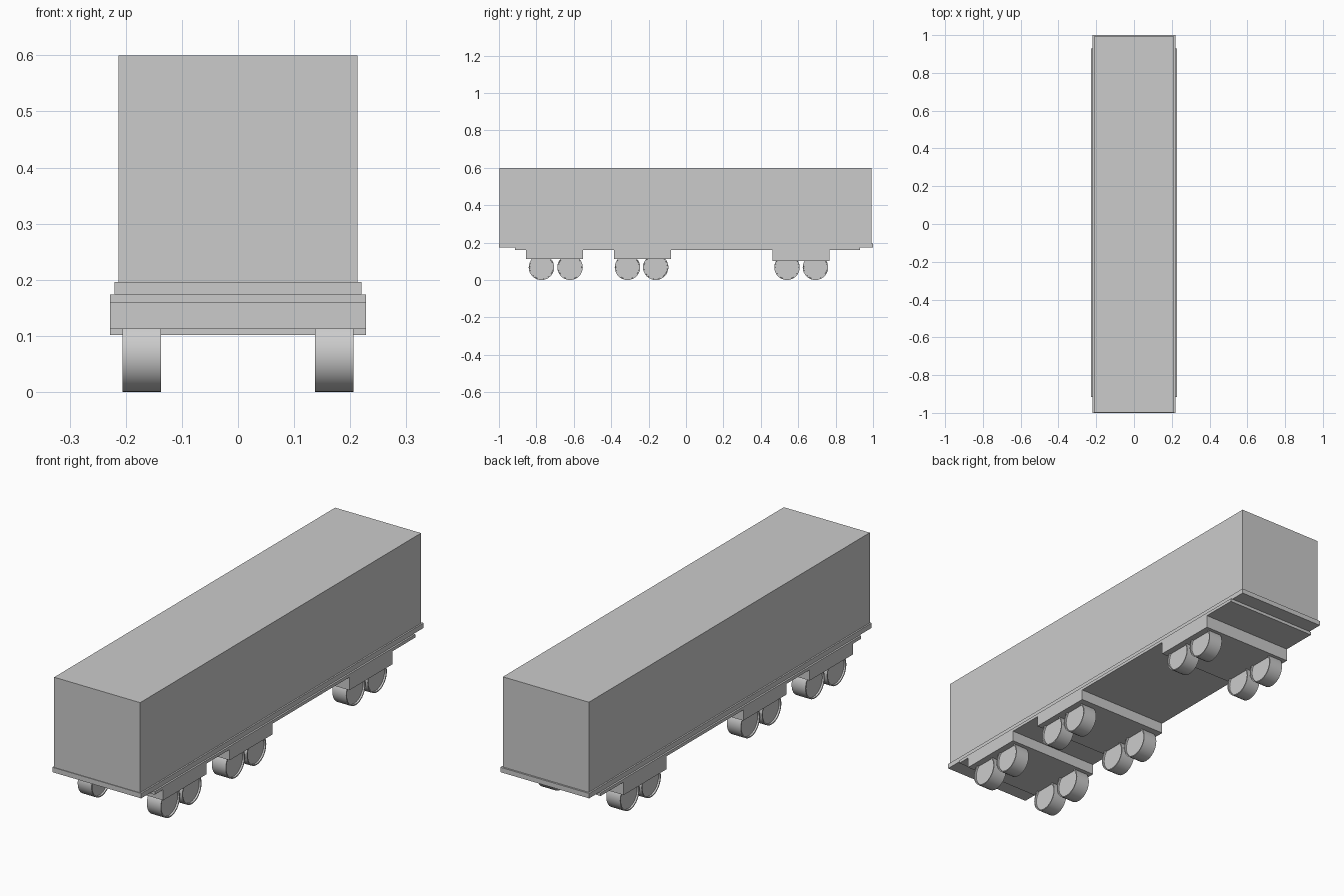
import bpy, bmesh
from mathutils import Matrix

if "Cube" in bpy.data.objects:
    bpy.data.objects.remove(bpy.data.objects["Cube"])


def link(name, bm):
    mesh = bpy.data.meshes.new(name)
    bm.to_mesh(mesh)
    bm.free()
    obj = bpy.data.objects.new(name, mesh)
    bpy.context.collection.objects.link(obj)
    return obj


def box(name, half_x, y0, y1, z0, z1):
    bm = bmesh.new()
    bmesh.ops.create_cube(bm, size=1)
    bmesh.ops.scale(bm, vec=(2 * half_x, y1 - y0, z1 - z0), verts=bm.verts)
    bmesh.ops.translate(bm, vec=(0, (y0 + y1) / 2, (z0 + z1) / 2), verts=bm.verts)
    return link(name, bm)


def wheel(name, x, y, r=0.068, width=0.069):
    bm = bmesh.new()
    bmesh.ops.create_cone(bm, cap_ends=True, segments=32, radius1=r, radius2=r,
                          depth=width, matrix=Matrix.Rotation(1.5707963, 4, 'Y'))
    # shallow recessed hub on both sides
    caps = [f for f in bm.faces if len(f.verts) > 4]
    bmesh.ops.inset_individual(bm, faces=caps, thickness=0.005, depth=0)
    bmesh.ops.inset_individual(bm, faces=caps, thickness=0.0005, depth=-0.008)
    bmesh.ops.translate(bm, vec=(x, y, r), verts=bm.verts)
    obj = link(name, bm)
    bpy.ops.object.select_all(action='DESELECT')
    obj.select_set(True)
    bpy.context.view_layer.objects.active = obj
    bpy.ops.object.shade_smooth_by_angle(angle=0.6)


# Cargo box and the stacked chassis plates
box("cargo_box", 0.213, -0.997, 0.992, 0.196, 0.6)
box("floor_plate", 0.22, -1.0, 1.0, 0.174, 0.196)
box("chassis_plate", 0.228, -0.915, 0.93, 0.16, 0.174)

# Axle carriers: y range, underside height, wheel positions
carriers = {
    "front": (-0.855, -0.55, 0.112, (-0.773, -0.62)),
    "middle": (-0.385, -0.08, 0.112, (-0.313, -0.162)),
    "rear": (0.463, 0.767, 0.102, (0.54, 0.692)),
}
for place, (y0, y1, z0, axles) in carriers.items():
    box(place + "_axle_carrier", 0.228, y0, y1, z0, 0.16)
    for i, y in enumerate(axles, 1):
        for side, s in (("left", -1), ("right", 1)):
            wheel(f"{place}_{side}_wheel_{i}", s * 0.1715, y)
